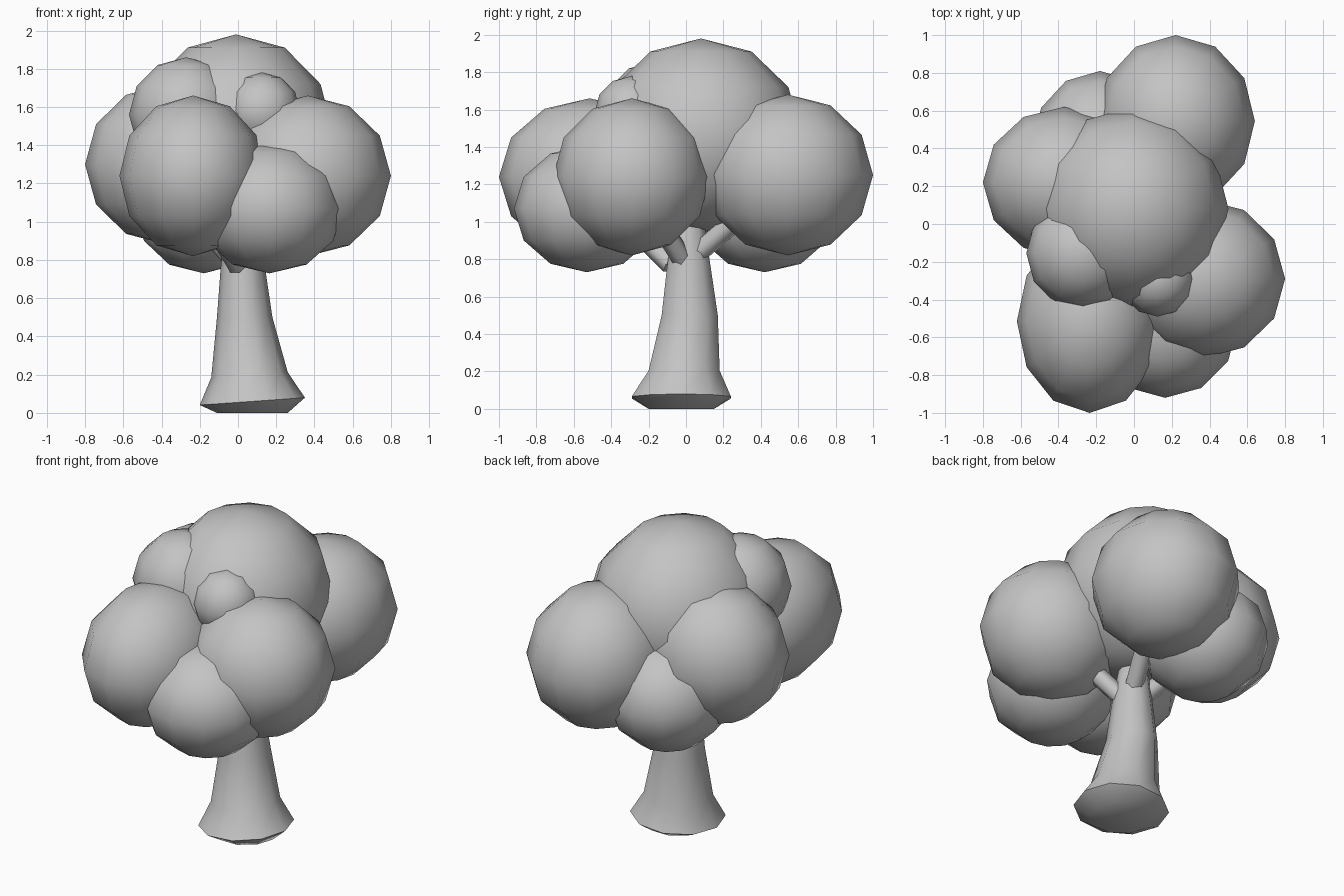
import bpy, bmesh, math
from mathutils import Vector

if "Cube" in bpy.data.objects:
    bpy.data.objects.remove(bpy.data.objects["Cube"])

grey = bpy.data.materials.new("plain_grey")
grey.diffuse_color = (0.55, 0.55, 0.55, 1)
grey.use_nodes = True
grey.node_tree.nodes["Principled BSDF"].inputs["Base Color"].default_value = grey.diffuse_color


def finish(bm, name, angle=None):
    bmesh.ops.recalc_face_normals(bm, faces=bm.faces)
    me = bpy.data.meshes.new(name)
    bm.to_mesh(me)
    bm.free()
    me.materials.append(grey)
    ob = bpy.data.objects.new(name, me)
    bpy.context.collection.objects.link(ob)
    bpy.ops.object.select_all(action='DESELECT')
    ob.select_set(True)
    bpy.context.view_layer.objects.active = ob
    if angle:
        bpy.ops.object.shade_smooth_by_angle(angle=math.radians(angle))
    else:
        bpy.ops.object.shade_smooth()
    return ob


def loft(rings):
    """Skin a list of point rings and cap both ends."""
    bm = bmesh.new()
    loops = [[bm.verts.new(p) for p in ring] for ring in rings]
    n = len(loops[0])
    for a, b in zip(loops, loops[1:]):
        for i in range(n):
            j = (i + 1) % n
            bm.faces.new((a[i], a[j], b[j], b[i]))
    bm.faces.new(loops[0][::-1])
    bm.faces.new(loops[-1])
    return bm


# Foliage clumps: low-poly smooth spheres (centre, radii)
clumps = {
    "crown_top": ((-0.01, 0.08, 1.46), (0.51, 0.54, 0.52)),
    "crown_back_right": ((0.22, 0.545, 1.25), (0.42, 0.455, 0.43)),
    "crown_right": ((0.365, -0.29, 1.24), (0.435, 0.42, 0.42)),
    "crown_front_left": ((-0.235, -0.515, 1.24), (0.385, 0.485, 0.42)),
    "crown_left": ((-0.37, 0.22, 1.30), (0.43, 0.40, 0.42)),
    "crown_front_low": ((0.165, -0.53, 1.07), (0.385, 0.39, 0.34)),
    "crown_back_low": ((-0.18, 0.42, 1.07), (0.36, 0.39, 0.34)),
    "crown_upper_left": ((-0.27, -0.155, 1.56), (0.30, 0.30, 0.30)),
    "crown_small_front": ((0.125, -0.29, 1.58), (0.20, 0.20, 0.20)),
}
for name, (c, r) in clumps.items():
    bm = bmesh.new()
    bmesh.ops.create_uvsphere(bm, u_segments=12, v_segments=6, radius=1)
    for v in bm.verts:
        v.co = Vector([c[k] + r[k] * v.co[k] for k in range(3)])
    finish(bm, name)

# Trunk: flared, slightly leaning (z, x min, x max, y min, y max, tilt)
sections = [
    (0.00, -0.11, 0.26, -0.20, 0.15, 0.0),
    (0.06, -0.20, 0.35, -0.29, 0.24, 0.07),
    (0.20, -0.14, 0.26, -0.20, 0.18, 0.07),
    (0.50, -0.11, 0.18, -0.13, 0.17, 0.0),
    (0.77, -0.09, 0.14, -0.10, 0.13, 0.0),
    (1.05, -0.06, 0.09, -0.06, 0.09, 0.0),
]
rings = []
for z, x0, x1, y0, y1, tilt in sections:
    ring = []
    for i in range(10):
        a = 2 * math.pi * i / 10
        x = (x0 + x1) / 2 + (x1 - x0) / 2 * math.cos(a)
        y = (y0 + y1) / 2 + (y1 - y0) / 2 * math.sin(a) / math.sin(0.4 * math.pi)
        ring.append((x, y, z + tilt * (x - 0.07)))
    rings.append(ring)
finish(loft(rings), "trunk", 60)

# Branches: six-sided rods from the trunk into the clumps
branches = {
    "branch_right": ((0.08, -0.02, 0.80), (0.32, -0.24, 1.15)),
    "branch_back": ((0.05, 0.05, 0.82), (0.20, 0.42, 1.14)),
    "branch_left": ((-0.02, 0.03, 0.80), (-0.30, 0.18, 1.12)),
    "branch_front": ((0.00, -0.08, 0.77), (-0.17, -0.36, 1.05)),
}
for name, (p, q) in branches.items():
    p, q = Vector(p), Vector(q)
    rot = (q - p).to_track_quat('Z', 'Y')
    rings = [[c + rot @ Vector((0.055 * math.cos(i * math.pi / 3),
                                0.055 * math.sin(i * math.pi / 3), 0))
              for i in range(6)] for c in (p, q)]
    finish(loft(rings), name, 62)
